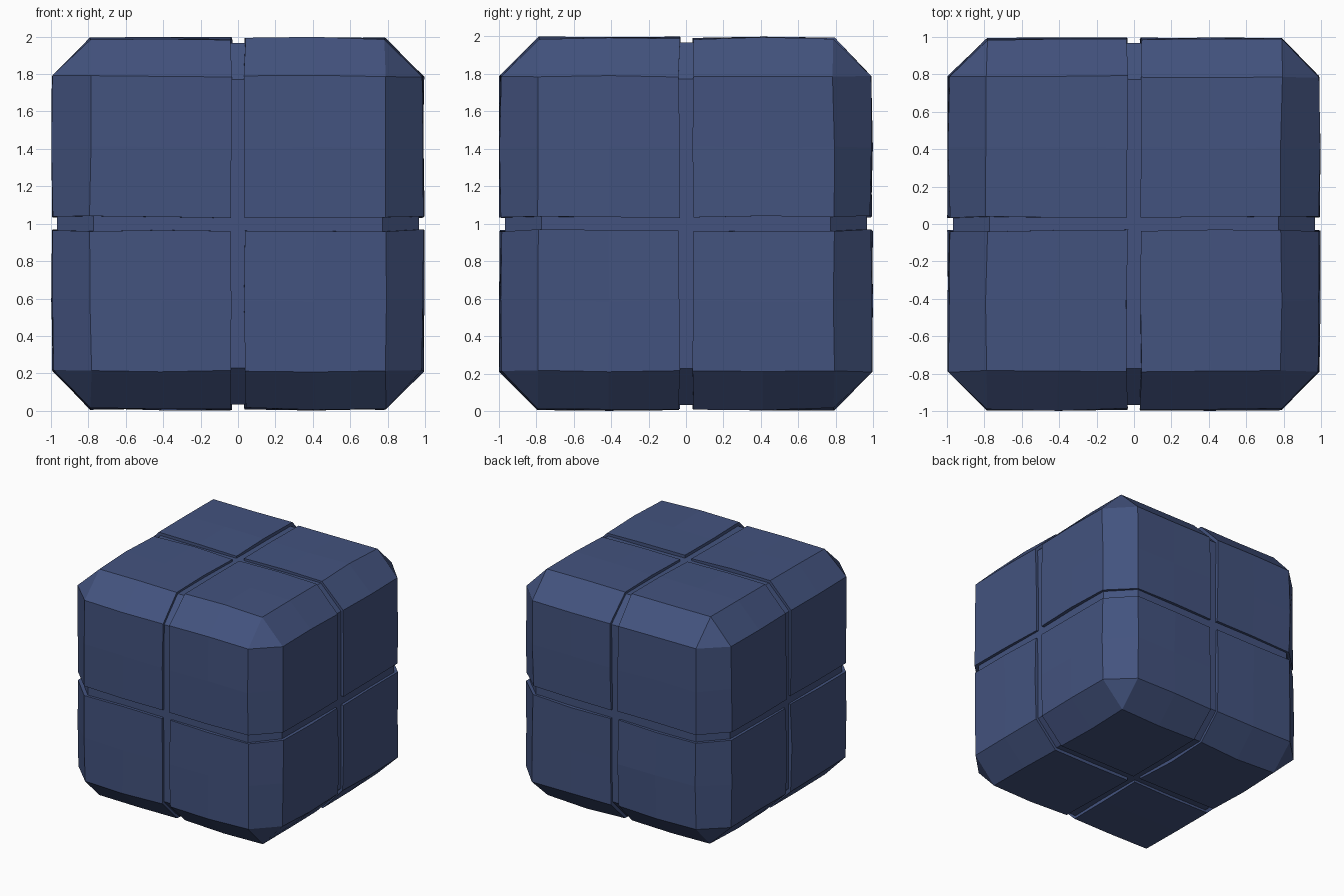
import bpy, bmesh, random
from mathutils import Vector
from itertools import product

if "Cube" in bpy.data.objects:
    bpy.data.objects.remove(bpy.data.objects["Cube"])

random.seed(4)
navy = bpy.data.materials.new("navy blue stone")
navy.diffuse_color = (0.056, 0.086, 0.210, 1)
navy.use_nodes = True
navy.node_tree.nodes["Principled BSDF"].inputs["Base Color"].default_value = navy.diffuse_color

GAP, FACE, CHAMFER, MID = 0.036, 0.988, 0.2, 0.41


def finish(bm, name):
    bmesh.ops.recalc_face_normals(bm, faces=bm.faces)
    mesh = bpy.data.meshes.new(name)
    bm.to_mesh(mesh)
    bm.free()
    mesh.materials.append(navy)
    obj = bpy.data.objects.new(name, mesh)
    obj.location.z = 1
    bpy.context.collection.objects.link(obj)
    return obj


def bevel(bm, edges, offset):
    bmesh.ops.bevel(bm, geom=edges, offset=offset, offset_type='OFFSET',
                    segments=1, profile=0.5, affect='EDGES')


# Recessed core seen at the bottom of the grooves
bm = bmesh.new()
bmesh.ops.create_cube(bm, size=2 * 0.967)
bevel(bm, bm.edges[:], 0.195)
finish(bm, "inner_core")

# Eight chamfered corner blocks, slightly hand-hewn
for i, signs in enumerate(product((-1, 1), repeat=3)):
    bm = bmesh.new()
    bmesh.ops.create_cube(bm, size=1)
    for v in bm.verts:
        v.co = Vector([FACE if c > 0 else GAP for c in v.co])
    corner = max(bm.verts, key=lambda v: sum(v.co))
    bevel(bm, list(corner.link_edges), CHAMFER)
    for axis in range(3):
        n = Vector((0, 0, 0))
        n[axis] = 1
        bmesh.ops.bisect_plane(bm, geom=bm.verts[:] + bm.edges[:] + bm.faces[:],
                               plane_co=n * MID, plane_no=n)
    for v in bm.verts:
        # Slight swell at the middle of each panel, then small unevenness
        swell = any(abs(c - MID) < 1e-4 for c in v.co)
        for a in range(3):
            if swell and v.co[a] > FACE - 1e-4:
                v.co[a] += 0.005
            v.co[a] += random.uniform(-0.006, 0.006)
            v.co[a] = min(v.co[a], 1.0) * signs[a]
    finish(bm, f"corner_block_{i + 1}")
